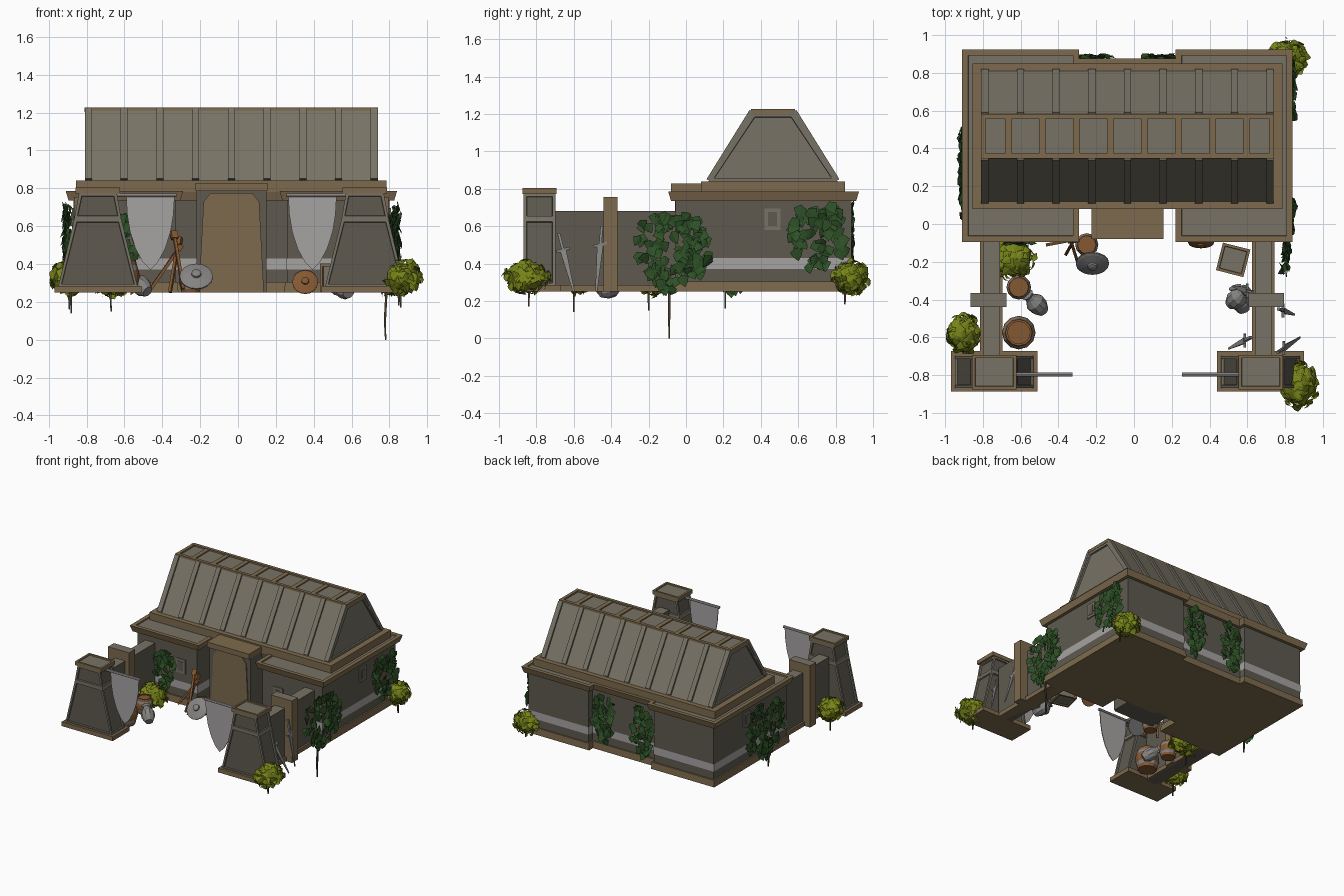
import bpy, bmesh, math, random
from mathutils import Vector, Matrix

if "Cube" in bpy.data.objects:
    bpy.data.objects.remove(bpy.data.objects["Cube"])

random.seed(4)
CX = -0.035  # mirror axis of the building


def mat(name, r, g, b):
    m = bpy.data.materials.new(name)
    lin = [((c / 255 + 0.055) / 1.055) ** 2.4 for c in (r, g, b)]
    m.diffuse_color = (*lin, 1)
    m.use_nodes = True
    m.node_tree.nodes["Principled BSDF"].inputs["Base Color"].default_value = m.diffuse_color
    return m


WALL = mat("dark stone", 94, 90, 80)
STONE = mat("light stone", 119, 114, 101)
TRIM = mat("tan trim", 125, 106, 77)
PALE = mat("pale cloth and plaster", 166, 163, 162)
IVY = mat("ivy green", 46, 80, 38)
BUSH = mat("bush green", 118, 131, 24)
WOOD = mat("wood", 132, 88, 50)
METAL = mat("metal", 132, 131, 130)
ROOT = mat("root brown", 72, 62, 48)


def finish(name, bm, *mats, normals=True):
    if normals:
        bmesh.ops.recalc_face_normals(bm, faces=bm.faces)
    me = bpy.data.meshes.new(name)
    bm.to_mesh(me)
    bm.free()
    for m in mats:
        me.materials.append(m)
    ob = bpy.data.objects.new(name, me)
    bpy.context.collection.objects.link(ob)
    return ob


def loft(bm, rings, caps=True):
    vs = [[bm.verts.new(p) for p in r] for r in rings]
    n = len(vs[0])
    for a, b in zip(vs, vs[1:]):
        for i in range(n):
            bm.faces.new((a[i], a[(i + 1) % n], b[(i + 1) % n], b[i]))
    if caps:
        bm.faces.new(vs[0][::-1])
        bm.faces.new(vs[-1])
    bmesh.ops.recalc_face_normals(bm, faces=bm.faces)


def inset(bm, test, width, depth, index=1):
    for f in [f for f in bm.faces if test(f)]:
        bmesh.ops.inset_region(bm, faces=[f], thickness=width, depth=0)
        bmesh.ops.inset_region(bm, faces=[f], thickness=0.003, depth=-depth)
        f.material_index = index


def rect(x0, x1, y0, y1, z):
    return [(x0, y0, z), (x1, y0, z), (x1, y1, z), (x0, y1, z)]


def box(name, x0, x1, y0, y1, z0, z1, m, top=None):
    bm = bmesh.new()
    loft(bm, [rect(x0, x1, y0, y1, z0), rect(x0, x1, y0, y1, z1)])
    if top:
        for f in bm.faces:
            f.material_index = int(f.normal.z > 0.9)
    return finish(name, bm, m, top or m)


def beam(bm, a, b, w, h, up=(0, 0, 1), tip=1):
    a, b = Vector(a), Vector(b)
    d = (b - a).normalized()
    s = d.cross(Vector(up)).normalized()
    u = s.cross(d)
    ring = lambda p, k: [p + s * w / 2 * k * i + u * h / 2 * k * j for i, j in ((-1, -1), (1, -1), (1, 1), (-1, 1))]
    loft(bm, [ring(a, 1), ring(b, tip)])


def lathe(name, prof, n, loc, axis, m, m2=None, rule=None):
    bm = bmesh.new()
    loft(bm, [[(r * math.cos(2 * math.pi * i / n), r * math.sin(2 * math.pi * i / n), z) for i in range(n)] for r, z in prof])
    for f in bm.faces:
        f.material_index = int(bool(rule and rule(f)))
    rot = Vector((0, 0, 1)).rotation_difference(Vector(axis)).to_matrix().to_4x4()
    bm.transform(Matrix.Translation(loc) @ rot)
    return finish(name, bm, m, m2 or m)


# H-shaped footprint, grown outward by o
def plan(o, z):
    a, b = 0.835 + o, 0.295 - o
    f, k, cf, ck = -0.055 - o, 0.885 + o, 0.12 - o, 0.835 + o
    p = [(-a, f), (-b, f), (-b, cf), (b, cf), (b, f), (a, f), (a, k), (b, k), (b, ck), (-b, ck), (-b, k), (-a, k)]
    return [(CX + x, y, z) for x, y in p]


def storey(name, o0, o1, z0, z1, m, caps=True, recess=False):
    bm = bmesh.new()
    loft(bm, [plan(o0, z0), plan(o1, z1)], caps)
    if recess:
        inset(bm, lambda f: f.normal.z > 0.9, 0.045, 0.01)
    finish(name, bm, m, STONE, normals=caps)


storey("main_walls", 0, 0, 0.26, 0.74, WALL)
storey("base_trim", 0.015, 0.012, 0.25, 0.305, TRIM)
storey("plaster_stripe", 0.003, 0.003, 0.37, 0.43, PALE, caps=False)
storey("cornice", 0.025, 0.04, 0.735, 0.785, TRIM, recess=True)
box("upper_cornice", CX - 0.82, CX + 0.82, 0.08, 0.85, 0.78, 0.84, TRIM)

# Roof with framed gables, ribs and ridge grid
bm = bmesh.new()
loft(bm, [[(CX + s * 0.772, y, z) for y, z in ((0.12, 0.84), (0.81, 0.84), (0.58, 1.215), (0.35, 1.215))] for s in (-1, 1)])
inset(bm, lambda f: abs(f.normal.x) > 0.9, 0.035, 0.012, 0)
finish("roof", bm, STONE)
bm = bmesh.new()
for i in range(9):
    x = CX + (i - 4) * 0.1888
    beam(bm, (x, 0.12, 0.845), (x, 0.35, 1.215), 0.038, 0.024)
    beam(bm, (x, 0.81, 0.845), (x, 0.58, 1.215), 0.038, 0.024)
finish("roof_ribs", bm, STONE)
bm = bmesh.new()
for y in (0.36, 0.57):
    beam(bm, (CX - 0.775, y, 1.215), (CX + 0.775, y, 1.215), 0.025, 0.025)
for s in (-1, 1):
    beam(bm, (CX + s * 0.762, 0.36, 1.215), (CX + s * 0.762, 0.57, 1.215), 0.025, 0.024)
for i in range(8):
    x = CX + (i - 3.5) * 0.18
    beam(bm, (x, 0.36, 1.215), (x, 0.57, 1.215), 0.036, 0.018)
finish("ridge_grid", bm, TRIM)

# Entrance
box("entrance_block", CX - 0.185, CX + 0.185, -0.05, 0.13, 0.25, 0.79, WALL)
box("entrance_slab", CX - 0.19, CX + 0.19, -0.08, 0.1, 0.785, 0.828, TRIM)
bm = bmesh.new()
door = [(-0.172, 0.25), (0.172, 0.25), (0.147, 0.73), (0.11, 0.775), (-0.11, 0.775), (-0.147, 0.73)]
loft(bm, [[(CX + x, y, z) for x, z in door] for y in (-0.058, -0.045)])
finish("door", bm, TRIM)

# Windows
for s in (-1, 1):
    x = CX + s * 0.835
    box("side_window_frame", x - 0.008, x + 0.008, 0.42, 0.505, 0.58, 0.695, STONE)
    box("side_window_pane", x - 0.011, x + 0.011, 0.438, 0.487, 0.6, 0.675, WALL)
    x = CX + s * 0.44
    box("front_window_frame", x - 0.042, x + 0.042, -0.063, -0.05, 0.5, 0.615, STONE)
    box("front_window_pane", x - 0.024, x + 0.024, -0.066, -0.05, 0.52, 0.595, WALL)

# Courtyard walls, towers and banners
for s in (-1, 1):
    X = lambda a, b: sorted((CX + s * a, CX + s * b))
    box("courtyard_wall", *X(0.675, 0.765), -0.7, -0.05, 0.25, 0.68, WALL, STONE)
    box("courtyard_wall_base", *X(0.66, 0.78), -0.7, -0.06, 0.25, 0.285, TRIM)
    box("wall_pillar", *X(0.64, 0.83), -0.44, -0.365, 0.25, 0.755, TRIM, STONE)
    box("tower_base", *X(0.475, 0.935), -0.887, -0.672, 0.25, 0.285, TRIM)
    bm = bmesh.new()
    loft(bm, [rect(*X(a, b), -0.868, -0.698, z) for a, b, z in
              ((0.495, 0.915, 0.28), (0.582, 0.83, 0.64), (0.605, 0.805, 0.775))])
    inset(bm, lambda f: abs(f.normal.z) < 0.7, 0.022, 0.012)
    finish("tower", bm, STONE, WALL)
    bm = bmesh.new()
    loft(bm, [rect(*X(0.588, 0.823), -0.875, -0.693, z) for z in (0.772, 0.803)])
    inset(bm, lambda f: f.normal.z > 0.9, 0.022, 0.008)
    finish("tower_cap", bm, TRIM, STONE)
    bm = bmesh.new()
    half = [(0.128, 0.76), (0.122, 0.66), (0.107, 0.57), (0.078, 0.48), (0.04, 0.41)]
    flag = half + [(0, 0.37)] + [(-x, z) for x, z in half[::-1]]
    loft(bm, [[(CX + s * 0.428 + x, y, z) for x, z in flag] for y in (-0.799, -0.793)])
    finish("banner", bm, PALE)
    lathe("banner_pole", [(0.011, 0), (0.011, 0.33)], 8, (CX + s * 0.62, -0.796, 0.765), (-s, 0, 0), PALE)


# Foliage
def leaf(bm, p, n, size):
    n = Vector(n).normalized()
    down = Vector((random.uniform(-.6, .6), random.uniform(-.6, .6), -1))
    d = (down - n * down.dot(n)).normalized()
    s = n.cross(d)
    w = size * 0.5
    v = [bm.verts.new(q) for q in (p - d * size * .45, p + s * w - d * size * .15 - n * .008, p + s * w * .6 + d * size * .25,
                                   p + d * size * .6, p - s * w * .6 + d * size * .25, p - s * w - d * size * .15 - n * .008)]
    bm.faces.new((v[0], v[1], v[2], v[3]))
    bm.faces.new((v[0], v[3], v[4], v[5]))


def ivy(a, b, z0, z1, n, count):
    bm = bmesh.new()
    a, b, n = Vector((*a, 0)), Vector((*b, 0)), Vector(n)
    for _ in range(count):
        t, r = random.uniform(0, 2 * math.pi), math.sqrt(random.random()) ** 0.8
        u = 0.5 + 0.46 * r * math.cos(t)
        v = 0.5 + 0.46 * r * math.sin(t) + 0.06 * math.sin(u * 11)
        p = a.lerp(b, u) + Vector((0, 0, z0 + (z1 - z0) * v)) + n * random.uniform(0.012, 0.045)
        leaf(bm, p, n + Vector([random.uniform(-.45, .45) for _ in range(3)]), random.uniform(0.05, 0.075))
    finish("ivy", bm, IVY, normals=False)


ivy((0.765, -0.28), (0.815, 0.14), 0.25, 0.7, (1, 0, 0), 130)
ivy((0.81, 0.54), (0.81, 0.88), 0.36, 0.72, (1, 0, 0), 75)
ivy((-0.88, 0.0), (-0.88, 0.53), 0.25, 0.73, (-1, 0, 0), 140)
ivy((-0.31, 0.85), (-0.12, 0.85), 0.3, 0.72, (0, 1, 0), 65)
ivy((0.04, 0.85), (0.23, 0.85), 0.33, 0.74, (0, 1, 0), 65)
ivy((-0.68, -0.06), (-0.52, -0.06), 0.3, 0.68, (0, -1, 0), 50)


def bush(x, y, z, rx, ry, rz):
    bm = bmesh.new()
    bmesh.ops.create_icosphere(bm, subdivisions=2, radius=0.75)
    bm.transform(Matrix.Translation((x, y, z)) @ Matrix.Diagonal((rx, ry, rz, 1)))
    for _ in range(130):
        d = Vector([random.gauss(0, 1) for _ in range(3)]).normalized()
        k = random.uniform(0.75, 0.95)
        leaf(bm, Vector((x + d.x * rx * k, y + d.y * ry * k, z + d.z * rz * k)),
             d + Vector([random.uniform(-.5, .5) for _ in range(3)]), random.uniform(0.04, 0.06))
    finish("bush", bm, BUSH, normals=False)


bush(-0.65, -0.18, 0.32, 0.14, 0.12, 0.1)
bush(-0.9, -0.58, 0.33, 0.1, 0.115, 0.1)
bush(0.87, -0.85, 0.33, 0.115, 0.135, 0.1)
bush(0.81, 0.88, 0.33, 0.12, 0.11, 0.1)

# Hanging roots
bm = bmesh.new()
for x, y, z in ((0.78, -0.09, 0), (-0.88, -0.6, 0.14), (-0.67, -0.2, 0.15), (0.86, -0.84, 0.17), (0.85, 0.85, 0.18), (-0.89, 0.21, 0.16)):
    beam(bm, (x + 0.01, y, 0.36), (x - 0.004, y, z + 0.1), 0.012, 0.012, (0, 1, 0))
    beam(bm, (x - 0.004, y, z + 0.1), (x, y, z), 0.011, 0.011, (0, 1, 0), 0.7)
finish("hanging_roots", bm, ROOT)

# Barrels with metal hoops
for x, y, r in ((-0.25, -0.11, 0.062), (-0.61, -0.335, 0.066), (-0.61, -0.575, 0.09)):
    h = 1.9 * r
    prof = [(.78, 0), (.85, .15), (.93, .3), (.99, .42), (.99, .58), (.93, .7), (.85, .85), (.78, 1), (.66, 1), (.66, .95)]
    lathe("barrel", [(r * a, h * b) for a, b in prof], 12, (x, y, 0.25), (0, 0, 1), WOOD, METAL,
          lambda f: abs(f.normal.z) < .6 and any(abs(f.calc_center_median().z / h - k) < .05 for k in (.225, .775)))

# Jugs
jug = [(0.03, -0.07), (0.05, -0.03), (0.052, 0.01), (0.03, 0.045), (0.026, 0.06), (0.036, 0.075)]
for p, a in (((-0.52, -0.42, 0.29), (-.6, .6, .5)), ((0.56, -0.4, 0.27), (-.3, .8, .3)), ((0.55, -0.39, 0.3), (.6, .5, .6))):
    lathe("jug", jug, 10, p, a, METAL)

# Shields
dome = [(1, -0.06), (1, 0.02), (.85, .08), (.3, .2), (.28, .32), (.12, .38)]
for p, a, r, m in (((-0.22, -0.21, 0.335), (0, -.75, .66), 0.088, METAL), ((0.355, -0.1, 0.305), (0, -.9, .4), 0.068, WOOD)):
    lathe("shield", [(r * q, r * z) for q, z in dome], 16, p, a, m)

# Crate with framed faces
bm = bmesh.new()
bmesh.ops.create_cube(bm, size=0.15)
inset(bm, lambda f: True, 0.02, 0.008)
bm.transform(Matrix.Translation((0.525, -0.19, 0.327)) @ Matrix.Rotation(-0.25, 4, 'Z'))
finish("crate", bm, TRIM, STONE)


# Swords and spears leaning on the walls
def sword(tip, grip):
    t, g = Vector(tip), Vector(grip)
    k, side = t.lerp(g, 0.72), Vector((0.0, 0.035, 0.01))
    bm = bmesh.new()
    beam(bm, k, t, 0.034, 0.01, (1, 0, 0.1), 0.3)
    beam(bm, k - side, k + side, 0.014, 0.014, (1, 0, 0))
    beam(bm, k, g, 0.014, 0.014, (1, 0, 0.1))
    finish("sword", bm, METAL)


sword((0.88, -0.6, 0.25), (0.76, -0.68, 0.56))
sword((0.85, -0.48, 0.25), (0.765, -0.45, 0.6))
sword((0.5, -0.66, 0.27), (0.62, -0.6, 0.5))
sword((0.52, -0.33, 0.27), (0.63, -0.36, 0.5))
bm = bmesh.new()
for a, b in (((-0.29, -0.23, 0.27), (-0.34, -0.07, 0.57)), ((-0.46, -0.11, 0.27), (-0.3, -0.08, 0.5)), ((-0.36, -0.16, 0.25), (-0.31, -0.07, 0.54))):
    beam(bm, a, b, 0.016, 0.016)
    beam(bm, Vector(a).lerp(Vector(b), 0.88), b, 0.035, 0.025)
finish("wooden_hafts", bm, WOOD)
